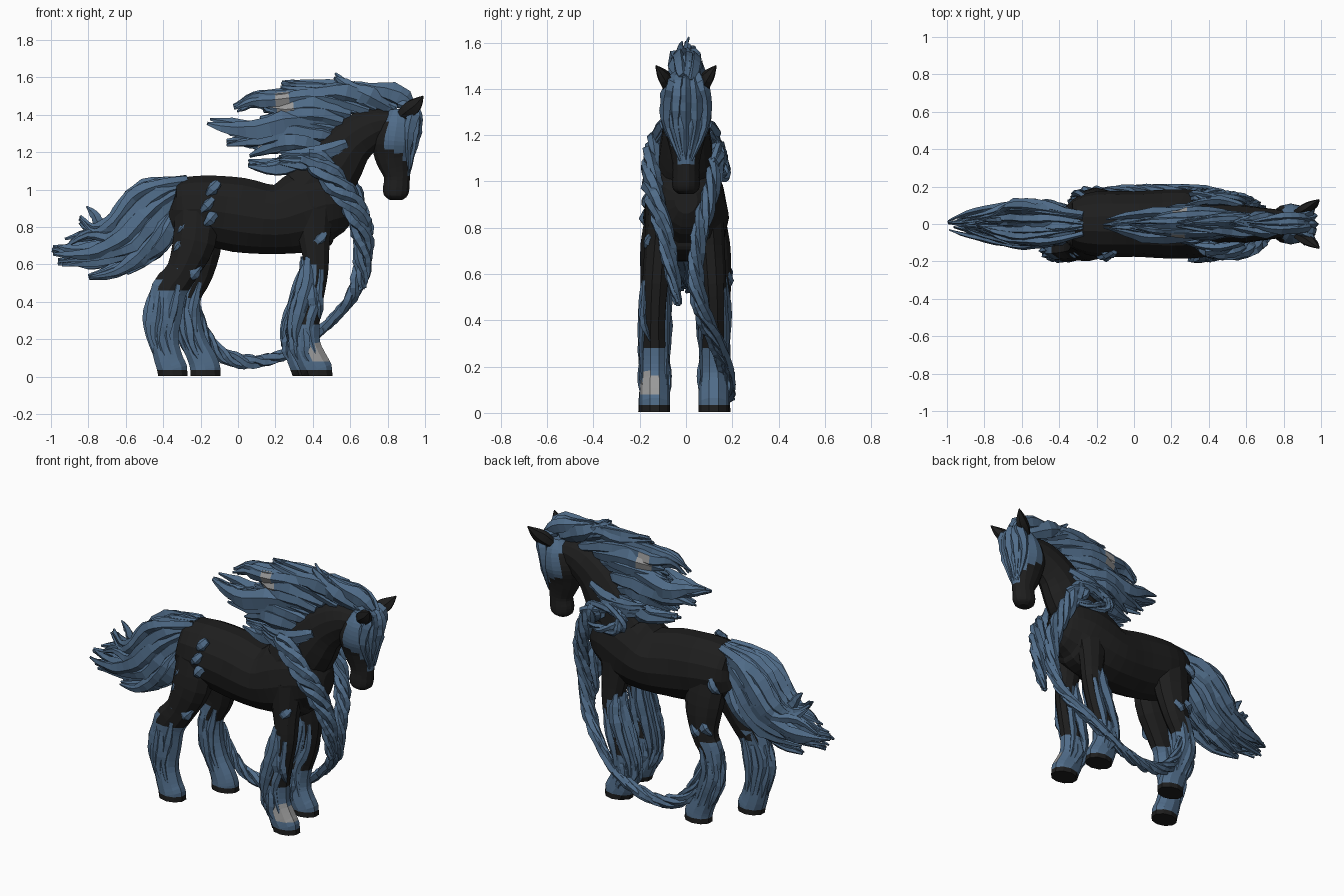
import bpy, bmesh, math, random
from mathutils import Vector
random.seed(7)

def material(name, c):
    m = bpy.data.materials.new(name)
    m.diffuse_color = (*c, 1)
    return m
MATS = [material("black_coat", (0.013, 0.013, 0.013)),
        material("blue_hair", (0.08, 0.15, 0.25)),
        material("grey_bare", (0.32, 0.32, 0.32))]
BLACK, BLUE, GREY = 0, 1, 2

def smooth(pts, sub):
    """Catmull-Rom interpolation of tuples of any length."""
    out, n = [], len(pts)
    for i in range(n - 1):
        p0, p1, p2, p3 = pts[max(i-1, 0)], pts[i], pts[i+1], pts[min(i+2, n-1)]
        for k in range(sub):
            t = k / sub
            out.append([0.5*(2*b + (c-a)*t + (2*a-5*b+4*c-d)*t*t + (3*b-a-3*c+d)*t**3)
                        for a, b, c, d in zip(p0, p1, p2, p3)])
    return out + [list(pts[-1])]

def loft(bm, pts, sides=10, sub=3, spin=0.0, rough=0.0):
    """Sweep an ellipse: points are x, y, z, half depth, half width (across y)."""
    P = smooth(pts, sub)
    C = [Vector(p[:3]) for p in P]
    rings = []
    for i, p in enumerate(P):
        T = (C[min(i+1, len(C)-1)] - C[max(i-1, 0)]).normalized()
        S = Vector((0, 1, 0)) - T * T.y
        S = S.normalized() if S.length > 0.1 else Vector((1, 0, 0))
        N = T.cross(S)
        ring = []
        for k in range(sides):
            a = 2*math.pi*(k + 0.5)/sides + spin
            j = 1 + random.uniform(-rough, rough)
            ring.append(bm.verts.new(C[i] + (N*math.cos(a)*max(p[3], .003)
                                     + S*math.sin(a)*max(p[4], .003))*j))
        rings.append(ring)
    for a, b in zip(rings, rings[1:]):
        for k in range(sides):
            bm.faces.new((a[k], a[(k+1) % sides], b[(k+1) % sides], b[k]))
    bm.faces.new(rings[0])
    bm.faces.new(rings[-1][::-1])
    return rings

def finish(name, bm, rule=lambda c, n: BLACK, cuts=()):
    for z in cuts:
        bmesh.ops.bisect_plane(bm, geom=bm.verts[:] + bm.edges[:] + bm.faces[:],
                               plane_co=(0, 0, z), plane_no=(0, 0, 1))
    bmesh.ops.recalc_face_normals(bm, faces=bm.faces[:])
    me = bpy.data.meshes.new(name)
    for m in MATS:
        me.materials.append(m)
    for f in bm.faces:
        f.material_index = rule(f.calc_center_median(), f.normal)
    bm.to_mesh(me)
    bm.free()
    bpy.context.collection.objects.link(bpy.data.objects.new(name, me))

def blue(c, n):
    return BLUE

def lock(bm, path, r, flat=0.6, sub=3):
    """Tapered, wavy strand of hair along 3D points."""
    n = len(path) - 1
    pts = []
    for i, p in enumerate(path):
        t = i / n
        w = r * (0.65 + 0.5*math.sin(math.pi*min(t*1.15, 1))) * (1 - t**3*0.75)
        pts.append((*p, w, w*flat))
    loft(bm, pts, 5, sub, random.uniform(0, 6), 0.2)

def hair(bm, guides, count, r, jit):
    """Bundles of locks round guides (y spread, then xz points), fanned across y."""
    for spread, *g in guides:
        n = len(g) - 1
        for k in range(count):
            s = -1 + 2*k/(count - 1)
            dx, dz = random.uniform(-jit, jit), random.uniform(-jit, jit)
            short = random.uniform(0, 0.35)*(k % 2)
            path = []
            for i, (x, z) in enumerate(g):
                t = i / n
                fan = spread * s * (0.45 + 0.75*math.sin(math.pi*t)) * (1 - 0.5*t)
                px, pz = g[max(i-1, 0)]
                q = short if i == n else 0
                wave = random.uniform(-.012, .012)
                path.append((x + (px-x)*q + dx*t*(1-t*.7), fan + random.uniform(-.012, .012),
                             z + (pz-z)*q + dz*(0.3+t*.7) + wave))
            lock(bm, path, r*random.uniform(.8, 1.2))

def braid(bm, path, R, n=4, turns=3):
    """Several thin strands twisting round one path."""
    P = smooth(path, 3)
    for k in range(n):
        pts = []
        for i, p in enumerate(P):
            t = i/(len(P)-1)
            a = 2*math.pi*(k/n + turns*t)
            e = R*(1 - 0.65*t**5)
            pts.append((p[0] + e*.65*math.cos(a), p[1] + e*.45*math.sin(a),
                        p[2] + e*.5*math.cos(a), e*.62, e*.5))
        loft(bm, pts, 5, 2, k, 0.2)

# torso and neck
bm = bmesh.new()
loft(bm, [(-.37, 0, .90, .07, .06), (-.33, 0, .89, .16, .13), (-.2, 0, .895, .185, .175),
          (0, 0, .865, .205, .175), (.2, 0, .84, .19, .185), (.35, 0, .88, .225, .18),
          (.47, 0, .92, .21, .16), (.57, 0, .92, .15, .12), (.62, 0, .92, .06, .05)], 14)
finish("torso", bm)
bm = bmesh.new()
loft(bm, [(.38, 0, .98, .19, .14), (.5, 0, 1.12, .17, .12), (.6, 0, 1.25, .135, .10),
          (.72, 0, 1.33, .11, .085), (.84, 0, 1.36, .06, .07)], 12)
finish("neck", bm)

# head with blue face mask, ears
bm = bmesh.new()
loft(bm, [(.85, 0, 1.43, .04, .06), (.85, 0, 1.36, .095, .10), (.835, 0, 1.26, .122, .108),
          (.835, 0, 1.17, .105, .078), (.85, 0, 1.07, .072, .058), (.845, 0, 1.0, .072, .06),
          (.845, 0, .965, .062, .055), (.845, 0, .945, .035, .03)], 14, 4)
finish("head", bm, lambda c, n: BLUE if c.z > 1.08 and
       c.x > .91 - .12*max(0, min(1, (c.z - 1.14)/.1)) else BLACK)
bm = bmesh.new()
for s in (-1, 1):
    loft(bm, [(.855, .045*s, 1.38, .02, .02), (.905, .075*s, 1.42, .045, .03),
              (.95, .10*s, 1.455, .04, .025), (.99, .13*s, 1.5, .003, .003)], 6)
finish("ears", bm)

# legs: blue feathering below a height, black hooves
def leg(name, pts, y, top, back):
    bm = bmesh.new()
    loft(bm, [(x, y*f, z, a, b) for x, f, z, a, b in pts], 10)
    for v in bm.verts:      # flat soles
        if v.co.z < .03:
            v.co.z = .004
    near = name == "front_leg_right"
    def rule(c, n):
        if c.z < .035:
            return BLACK
        if near and n.x > .1 and n.y < .4 and .08 < c.z < .17:
            return GREY
        return BLUE if c.z < top or (c.z < back and n.x < -.25) else BLACK
    finish(name, bm, rule, (.035, top, back) + ((.08, .16) if near else ()))
    # hair tufts hanging round the lower leg
    bm = bmesh.new()
    P = smooth([(x, y*f, z, a, b) for x, f, z, a, b in pts], 6)
    def at(z, ang, k):
        p = min(P, key=lambda q: abs(q[2]-z))
        return (p[0] + p[3]*k*math.cos(ang), p[1] + p[4]*k*math.sin(ang), z)
    for k in range(9):
        a = math.radians(70 + 220*k/8)
        h = (top if k % 2 else back) - random.uniform(0, .06)
        lock(bm, [at(h, a, .85), at(h*.72, a + .1, .95), at(h*.45, a - .1, .95),
                  at(.06, a, .8)], .026)
    if name.startswith("front"):    # fuller tufts behind the forearm and round the knee
        for k in range(5):
            a = math.radians(130 + 100*k/4)
            lock(bm, [at(.64 - .02*(k % 2), a, .8), at(.52, a, 1.15), at(.38, a, 1.3),
                      at(.24, a, 1.15), at(.16, a, 1.0)], .034)
    if near:
        for k in range(4):
            a = math.radians(200 + 35*k)
            lock(bm, [at(.60 - .05*k, a - .5, .9), at(.50 - .04*k, a, 1.0),
                      at(.40 - .03*k, a + .6, 1.0)], .034, .5)
    finish(name + "_feather", bm, blue)

HIND_R = [(-.22, .6, .9, .12, .08), (-.235, .8, .72, .12, .085), (-.30, .9, .56, .09, .07),
          (-.37, 1, .46, .10, .06), (-.39, 1, .33, .095, .055), (-.395, 1, .2, .08, .055),
          (-.37, 1, .09, .08, .062), (-.35, 1, .04, .083, .066), (-.35, 1, .01, .083, .066)]
HIND_L = [(-.22, .6, .9, .12, .08), (-.2, .85, .72, .12, .085), (-.215, 1, .55, .085, .07),
          (-.265, 1, .44, .075, .06), (-.265, 1, .32, .068, .055), (-.235, 1, .19, .07, .055),
          (-.19, 1, .09, .08, .062), (-.175, 1, .04, .085, .066), (-.175, 1, .01, .085, .066)]
FRONT = [(.40, .7, .9, .12, .08), (.41, .85, .72, .085, .065), (.42, .95, .56, .065, .06),
         (.40, 1, .42, .06, .055), (.365, 1, .29, .075, .058), (.365, 1, .17, .08, .06),
         (.40, 1, .08, .085, .066), (.425, 1, .04, .083, .066), (.425, 1, .005, .083, .066)]
leg("hind_leg_right", HIND_R, -.14, .46, .52)
leg("hind_leg_left", HIND_L, .125, .42, .52)
leg("front_leg_right", FRONT, -.135, .28, .60)
leg("front_leg_left", [(x - .05*max(0, min(1, (.45-z)*3)), f, z, a, b) for x, f, z, a, b in FRONT],
    .12, .28, .60)

# mane blown backwards, and the forelock
bm = bmesh.new()
hair(bm, [[.03, (.93, 1.43), (.86, 1.50), (.74, 1.53), (.62, 1.56)],
          [.035, (.84, 1.43), (.70, 1.51), (.60, 1.55), (.52, 1.61)],
          [.04, (.74, 1.44), (.58, 1.53), (.42, 1.54), (.23, 1.57)]], 5, .042, .02)
hair(bm, [[.05, (.70, 1.42), (.45, 1.50), (.20, 1.49), (.08, 1.49), (-.02, 1.44)],
          [.06, (.60, 1.40), (.40, 1.45), (.25, 1.43), (.14, 1.43)],
          [.07, (.56, 1.37), (.40, 1.40), (.24, 1.38), (.10, 1.36)],
          [.07, (.54, 1.34), (.32, 1.36), (.10, 1.32), (-.04, 1.34), (-.16, 1.37)],
          [.08, (.50, 1.29), (.30, 1.31), (.12, 1.27), (-.06, 1.24)],
          [.085, (.46, 1.22), (.30, 1.25), (.18, 1.22), (.06, 1.17)],
          [.09, (.45, 1.17), (.32, 1.16), (.20, 1.13), (.05, 1.15)]], 6, .046, .025)
for s in (-1, 1):       # side locks over the base of the neck
    for k in range(4):
        lock(bm, [(.58 - .03*k, .10*s, 1.25 - .025*k), (.47 - .02*k, .125*s, 1.21 - .02*k),
                  (.34, .115*s, 1.19 - .02*k), (.22, .08*s, 1.2 - .02*k)], .036)
def mane_rule(c, n):
    near = math.hypot(c.x-.25, (c.z-1.455)*1.3) < .065 or math.hypot(c.x-.12, c.z-1.25) < .025
    return GREY if near and n.z < .6 else BLUE
finish("mane", bm, mane_rule)
bm = bmesh.new()
for k in range(5):
    s = (k - 2)/2
    lock(bm, [(.86, .03*s, 1.46), (.935, .065*s, 1.42), (.95-.03*s*s, .085*s, 1.34),
              (.94-.03*s*s, .08*s, 1.23), (.915, .025*s, 1.09)], .034, .8)
finish("forelock", bm, blue)

# tail
bm = bmesh.new()
hair(bm, [[.10, (-.27, 1.05), (-.45, 1.01), (-.57, .94), (-.67, .82), (-.77, .77), (-.85, .83)],
          [.11, (-.30, 1.02), (-.42, 1.0), (-.56, .88), (-.66, .76), (-.80, .76), (-.92, .71)],
          [.11, (-.31, 1.0), (-.46, .91), (-.60, .77), (-.75, .68), (-.89, .67), (-.99, .68)],
          [.11, (-.32, .95), (-.45, .84), (-.56, .70), (-.75, .63), (-.96, .61)],
          [.10, (-.33, .92), (-.43, .77), (-.53, .65), (-.66, .58), (-.80, .55)],
          [.09, (-.31, .92), (-.38, .76), (-.48, .64), (-.64, .56)]], 7, .044, .025)
lock(bm, [(-.66, .02, .78), (-.74, .02, .82), (-.77, .02, .87), (-.81, .02, .91)], .03)
finish("tail", bm, blue)

# twisted garlands hanging from both shoulders, the left one looping along the ground
bm = bmesh.new()
braid(bm, [(.38, -.12, 1.19), (.46, -.145, 1.11), (.55, -.15, 1.0), (.62, -.13, .90),
           (.665, -.09, .76), (.675, -.06, .6), (.665, -.035, .47)], .05, 4, 2)
finish("right_garland", bm, blue)
bm = bmesh.new()
braid(bm, [(.50, .14, 1.12), (.57, .13, 1.06), (.63, .10, .93), (.67, .06, .78),
           (.66, .04, .6), (.61, .07, .43), (.48, .14, .28), (.33, .175, .16), (.18, .18, .095),
           (.03, .18, .08), (-.10, .175, .13), (-.18, .17, .24), (-.22, .16, .38)], .042, 4, 5)
finish("left_garland", bm, blue)
bm = bmesh.new()
braid(bm, [(.60, .13, 1.06), (.53, .14, 1.13), (.42, .14, 1.15), (.33, .15, 1.11),
           (.36, .165, 1.05), (.48, .165, 1.02), (.59, .13, 1.03)], .033, 3, 2)
finish("shoulder_wreath", bm, blue)

# small flat tufts on the haunches and shoulder
bm = bmesh.new()
for s, x, y, z in [(-1, -.14, .17, 1.0), (-1, -.17, .178, .91), (-1, -.15, .182, .84),
                   (-1, -.29, .16, .79), (-1, -.31, .17, .70), (-1, -.33, .17, .58),
                   (-1, -.24, .175, .55), (-1, .43, .17, .73), (1, -.30, .165, .86),
                   (1, -.26, .185, .60), (1, -.20, .19, .57)]:
    lock(bm, [(x + .035, (y - .02)*s, z + .04), (x, y*s, z), (x - .035, (y - .02)*s, z - .035)],
         .03, .6)
finish("tufts", bm, blue)
